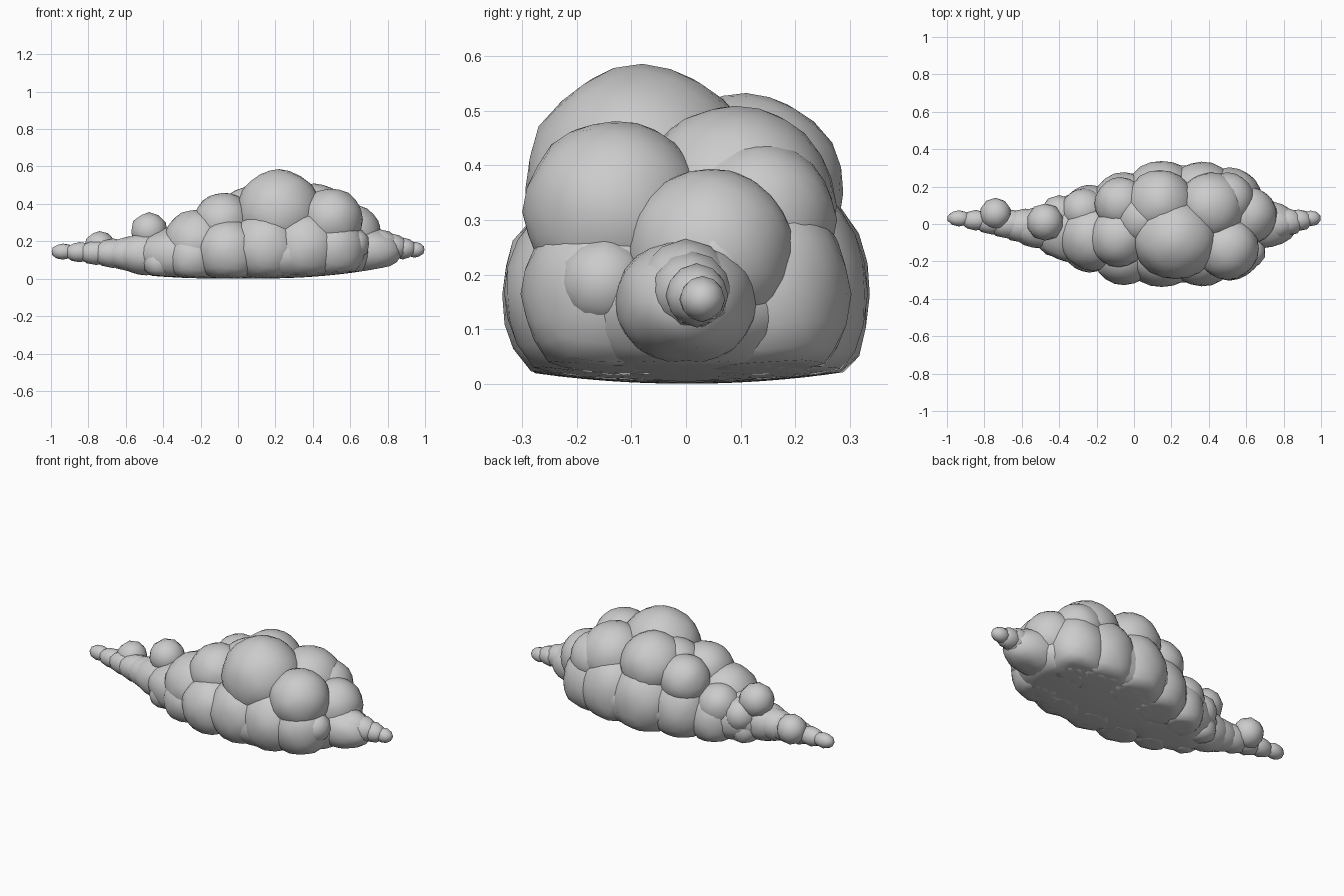
import bpy, bmesh, math

cube = bpy.data.objects.get("Cube")
if cube:
    bpy.data.objects.remove(cube, do_unlink=True)

GREY = (0.6, 0.6, 0.6, 1.0)
mat = bpy.data.materials.new("cloud grey")
mat.use_nodes = True
mat.diffuse_color = GREY
mat.node_tree.nodes["Principled BSDF"].inputs["Base Color"].default_value = GREY


def keel(x, y=0):
    """Height of the underside, which curves up towards the ends and sides."""
    return 0.115 * abs(x) ** 2.6 + 0.25 * y * y


def puff(name, x, y, z, r, stretch=(1, 1, 1)):
    """A round billow, pressed flat where it would pass below the underside."""
    bm = bmesh.new()
    detail = 4 if r > 0.25 else 3 if r > 0.11 else 2
    bmesh.ops.create_icosphere(bm, subdivisions=detail, radius=r)
    for v in bm.verts:
        # slight lumpiness keeps the billows from being perfect balls
        n = v.co / r
        lump = 1 + 0.018 * math.sin(5 * n.x + 9 * x) * math.cos(4 * n.y + 7 * n.z)
        v.co = [c + p * s * lump for c, p, s in zip((x, y, z), v.co, stretch)]
        v.co.z = max(v.co.z, keel(v.co.x, v.co.y))
    mesh = bpy.data.meshes.new(name)
    bm.to_mesh(mesh)
    bm.free()
    mesh.materials.append(mat)
    mesh.polygons.foreach_set("use_smooth", [True] * len(mesh.polygons))
    bpy.context.collection.objects.link(bpy.data.objects.new(name, mesh))


# Broad bases that form the underside
puff("base_right", 0.25, 0, 0.14, 0.315, (1.55, 1, 0.62))
puff("base_left", -0.22, -0.025, 0.13, 0.20, (1.7, 1, 0.8))
puff("base_nose", 0.68, 0, 0.15, 0.13, (1.5, 1, 0.9))

# Rim of low billows, in pairs along the front and back
for i, x in enumerate((-0.42, -0.24, -0.05, 0.15, 0.36, 0.51)):
    width = 0.342 * math.cos(1.5 * (x - 0.23)) ** 1.4
    middle = -0.025 if x < 0 else 0
    for label, side, height in (("front", -1, 1.1), ("back", 1, 1.25)):
        r = 0.52 * width
        puff(f"{label}_rim_{i + 1}", x, middle + side * (width - r),
             keel(x) + 0.92 * r, r, (1.1, 1, height))

# Upper billows
puff("crown", 0.22, -0.08, 0.355, 0.228, (1, 0.95, 1))
puff("back_crown", 0.14, 0.11, 0.35, 0.18)
puff("back_right_crown", 0.41, 0.09, 0.325, 0.185)
puff("back_right_end", 0.50, 0.13, 0.30, 0.145)
puff("front_right", 0.50, -0.13, 0.315, 0.168)
puff("right_shoulder", 0.61, 0.045, 0.24, 0.155)
puff("right_back_small", 0.68, 0.05, 0.22, 0.09)
puff("front_right_small", 0.62, -0.15, 0.185, 0.085)
puff("centre_bridge", 0.05, 0.03, 0.34, 0.15)
puff("left_crown_back", -0.07, 0.11, 0.31, 0.14)
puff("left_crown_front", -0.08, -0.07, 0.30, 0.16)
puff("left_body", -0.22, -0.07, 0.19, 0.18)
puff("left_back", -0.27, 0.07, 0.20, 0.12)
puff("left_back_small", -0.40, 0.055, 0.17, 0.10)
puff("tail_bump", -0.475, 0.01, 0.255, 0.10)
puff("tail_ball", -0.74, 0.055, 0.17, 0.085)

# Tail: a chain of billows shrinking towards the left tip
for i in range(6):
    t = i / 5
    puff(f"tail_{i + 1}", -0.49 - 0.445 * t, -0.02 + 0.05 * t, 0.13 + 0.015 * t,
         0.112 - 0.069 * t ** 0.8, (1.5, 1, 1))

# Nose: a shorter chain shrinking towards the right tip
for i in range(4):
    t = i / 3
    puff(f"nose_{i + 1}", 0.75 + 0.195 * t, 0.03 * t, 0.175 - 0.02 * t,
         0.09 - 0.048 * t, (1.3, 1, 1))
